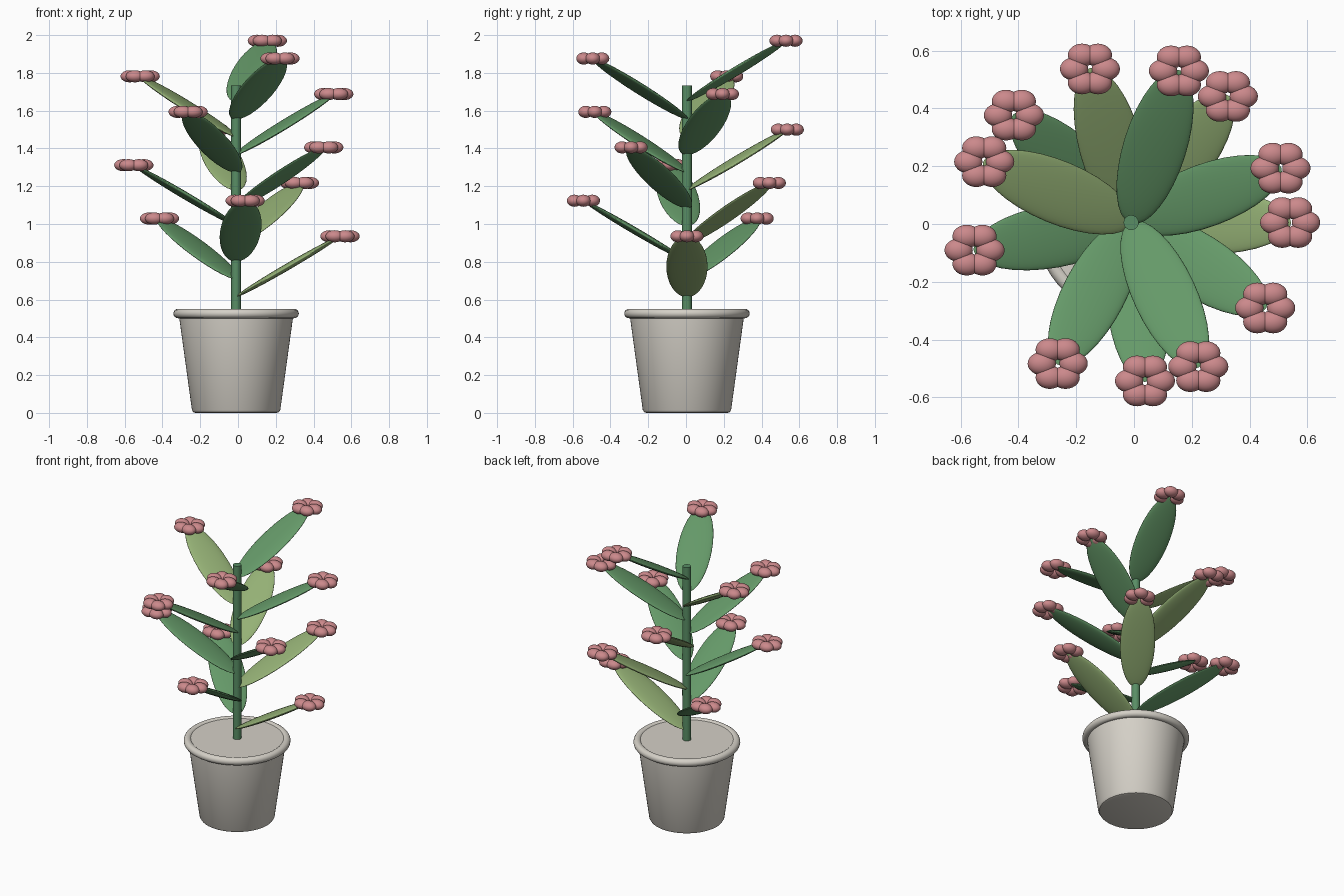
import bpy, math
from mathutils import Matrix, Vector

if "Cube" in bpy.data.objects:
    bpy.data.objects.remove(bpy.data.objects["Cube"], do_unlink=True)

import bmesh


def material(name, rgb):
    m = bpy.data.materials.new(name)
    m.use_nodes = True
    m.diffuse_color = (*rgb, 1)
    m.node_tree.nodes["Principled BSDF"].inputs["Base Color"].default_value = (*rgb, 1)
    return m


POT = material("pale_clay", (0.66, 0.63, 0.57))
STEM = material("stem_green", (0.10, 0.27, 0.13))
GREEN = material("leaf_green", (0.13, 0.32, 0.14))
LIGHT = material("light_leaf_green", (0.30, 0.44, 0.18))
PINK = material("petal_pink", (0.60, 0.25, 0.26))

CENTRE = Vector((-0.01, 0.005, 0))


def finish(bm, name, mat, sharp=40):
    bmesh.ops.recalc_face_normals(bm, faces=bm.faces)
    me = bpy.data.meshes.new(name)
    bm.to_mesh(me)
    bm.free()
    me.materials.append(mat)
    ob = bpy.data.objects.new(name, me)
    bpy.context.collection.objects.link(ob)
    bpy.ops.object.select_all(action="DESELECT")
    ob.select_set(True)
    bpy.context.view_layer.objects.active = ob
    bpy.ops.object.shade_smooth_by_angle(angle=math.radians(sharp))
    return ob


def lathe(name, profile, mat, steps=64):
    """Spin a radius/height profile about the vertical axis."""
    bm = bmesh.new()
    verts = [bm.verts.new(CENTRE + Vector((r, 0, z))) for r, z in profile]
    edges = [bm.edges.new(pair) for pair in zip(verts, verts[1:])]
    bmesh.ops.spin(bm, geom=verts + edges, cent=CENTRE, axis=(0, 0, 1),
                   angle=math.tau, steps=steps)
    bmesh.ops.remove_doubles(bm, verts=bm.verts, dist=1e-4)
    return finish(bm, name, mat)


def ellipsoid(bm, matrix, size, u=24, v=14):
    bmesh.ops.create_uvsphere(bm, u_segments=u, v_segments=v, radius=1,
                              matrix=matrix @ Matrix.Diagonal((*size, 1)))


# Pot body with rounded foot and a flat filled top
lathe("pot", [(0, 0), (0.215, 0), (0.227, 0.004), (0.234, 0.016),
              (0.302, 0.51), (0.302, 0.543), (0, 0.543)], POT)

# Rolled rim
ring = [math.tau * k / 16 for k in range(17)]
lathe("pot_rim", [(0.307 + 0.025 * math.cos(a), 0.526 + 0.025 * math.sin(a))
                  for a in ring], POT)

# Stem
lathe("stem", [(0, 0.5), (0.026, 0.5), (0.026, 1.732), (0, 1.732)], STEM, 24)

# Leaves spiral up the stem, each with a flower at its tip
LEAVES, REACH, RISE = 12, 0.55, 0.32
for i in range(LEAVES):
    turn = Matrix.Rotation(math.radians(137.5 * i), 4, "Z")
    base = CENTRE + Vector((0, 0, 0.615 + 0.0941 * i))
    tilt = Matrix.Rotation(-math.atan2(RISE, REACH), 4, "Y")
    middle = base + turn @ Vector((REACH / 2, 0, RISE / 2))

    bm = bmesh.new()
    ellipsoid(bm, Matrix.Translation(middle) @ turn @ tilt, (0.322, 0.109, 0.018), 32, 20)
    finish(bm, f"leaf_{i + 1}", GREEN if i % 3 else LIGHT, 80)

    tip = base + turn @ Vector((REACH, 0, RISE))
    bm = bmesh.new()
    for k in range(6):
        a = math.tau * k / 6
        spot = tip + 0.055 * Vector((math.cos(a), math.sin(a), 0))
        ellipsoid(bm, Matrix.Translation(spot), (0.049, 0.040, 0.032))
    finish(bm, f"flower_{i + 1}", PINK, 80)
